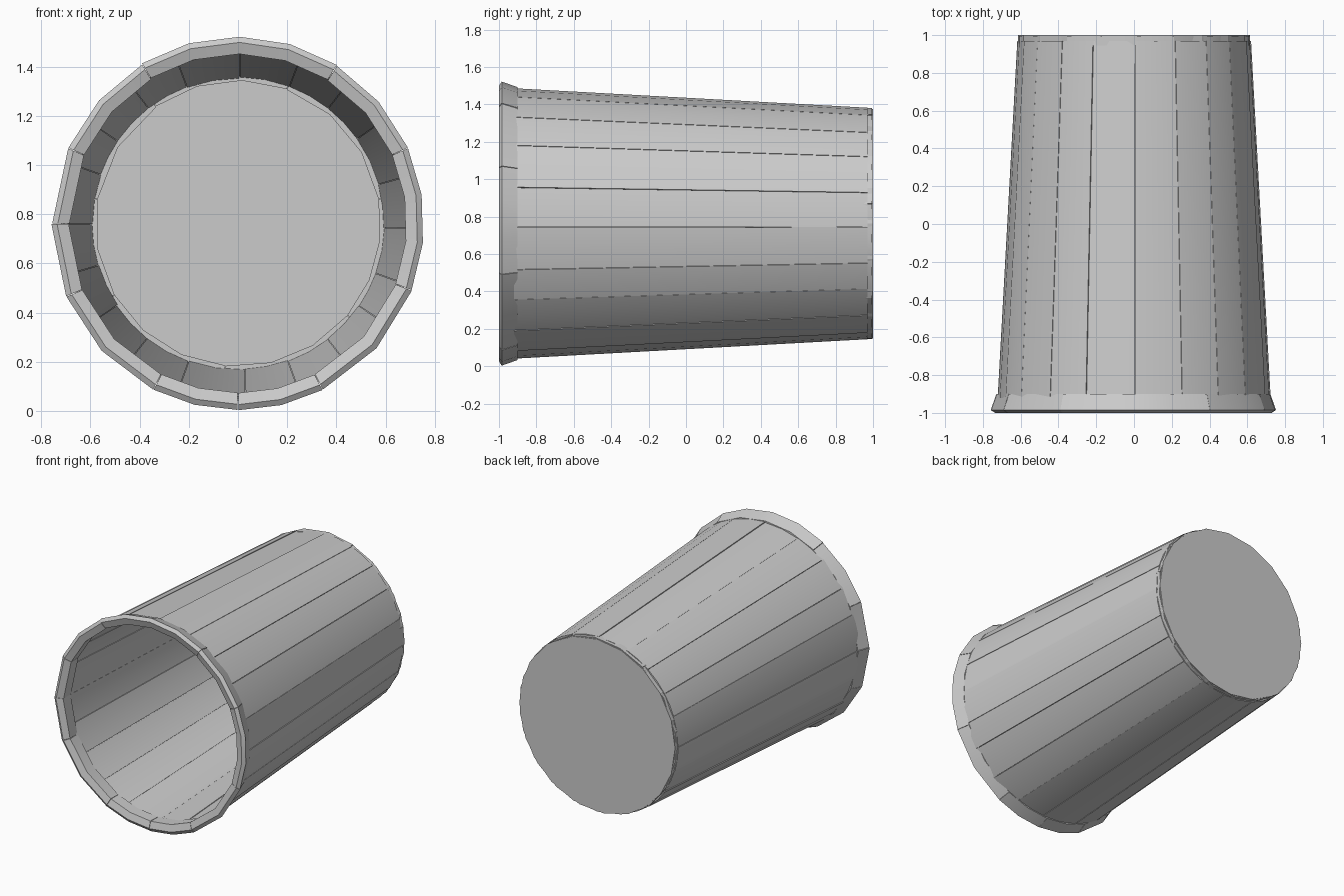
import bpy, bmesh, math, random
from mathutils import Vector

random.seed(4)
if "Cube" in bpy.data.objects:
    bpy.data.objects.remove(bpy.data.objects["Cube"])

AXIS_Z = 0.762

grey = bpy.data.materials.new("plain grey")
grey.use_nodes = True
grey.diffuse_color = (0.6, 0.6, 0.6, 1)
grey.node_tree.nodes["Principled BSDF"].inputs["Base Color"].default_value = (0.6, 0.6, 0.6, 1)


def ring_point(radius, y, degrees):
    a = math.radians(degrees)
    return Vector((radius * math.cos(a), y, AXIS_Z + radius * math.sin(a)))


def sweep(bm, profile, start, end, step, swell=0.0):
    """Sweep a closed (radius, y) profile round the axis and cap both ends."""
    count = max(1, round((end - start) / step))
    rings = []
    for i in range(count + 1):
        a = start + (end - start) * i / count
        rings.append([bm.verts.new(ring_point(r + swell, y, a)) for r, y in profile])
    n = len(profile)
    for low, high in zip(rings, rings[1:]):
        for j in range(n):
            k = (j + 1) % n
            bm.faces.new((low[j], low[k], high[k], high[j]))
    bm.faces.new(rings[0])
    bm.faces.new(rings[-1][::-1])


def finish(name, bm, smooth=True):
    bmesh.ops.recalc_face_normals(bm, faces=bm.faces)
    mesh = bpy.data.meshes.new(name)
    bm.to_mesh(mesh)
    bm.free()
    obj = bpy.data.objects.new(name, mesh)
    bpy.context.collection.objects.link(obj)
    mesh.materials.append(grey)
    if smooth:
        bpy.ops.object.select_all(action="DESELECT")
        obj.select_set(True)
        bpy.context.view_layer.objects.active = obj
        bpy.ops.object.shade_smooth_by_angle(angle=math.radians(25))
    return obj


def segmented_ring(name, profile, seams, step, jitter):
    """Ring of separate pieces, each a hair off its neighbours."""
    bm = bmesh.new()
    for start, end in zip(seams, seams[1:] + [seams[0] + 360]):
        sweep(bm, profile, start + 0.1, end - 0.1, step, random.uniform(-jitter, jitter))
    return finish(name, bm)


# Tapered wall made of long staves
STAVES = 20
stave_seams = [360 / STAVES * i + random.uniform(-3, 3) for i in range(STAVES)]
segmented_ring("wall_staves",
               [(0.722, -0.92), (0.618, 0.97), (0.592, 0.97), (0.694, -0.92)],
               stave_seams, 9, 0.003)

# Thin lining that closes the joints between the staves
bm = bmesh.new()
sweep(bm, [(0.712, -0.93), (0.608, 0.97), (0.600, 0.97), (0.704, -0.93)], 0, 360, 9)
finish("wall_lining", bm)

# Flared lip at the open end, in uneven pieces
segmented_ring("rim",
               [(0.688, -0.985), (0.735, -1.0), (0.758, -0.985), (0.728, -0.90), (0.690, -0.90)],
               [-157, -117, -90, -63, -21, 24, 58, 121, 156, 180], 17, 0.003)

# Narrow band round the closed end
segmented_ring("base_band",
               [(0.617, 0.945), (0.618, 0.995), (0.58, 0.995), (0.58, 0.945)],
               [-150, -95, -40, 10, 70, 125, 170], 18, 0.002)

# Floor plate closing the back
bm = bmesh.new()
for y in (0.955, 1.0):
    bm.faces.new([bm.verts.new(ring_point(0.614, y, 18 * i)) for i in range(20)])
bm.verts.ensure_lookup_table()
for i in range(20):
    j = (i + 1) % 20
    bm.faces.new((bm.verts[i], bm.verts[j], bm.verts[20 + j], bm.verts[20 + i]))
finish("floor_plate", bm, smooth=False)
